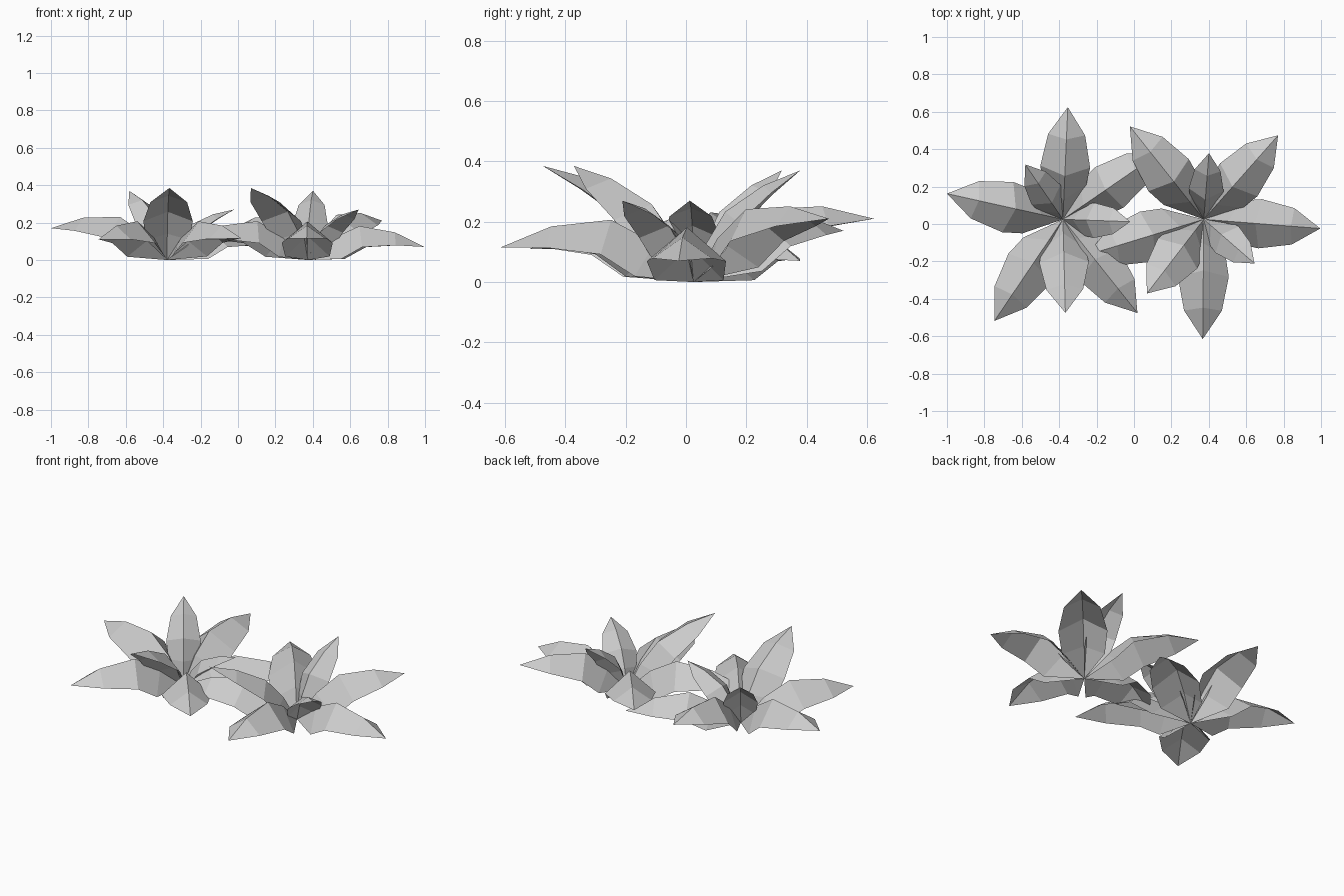
import bpy, bmesh
from math import radians, hypot, atan2
from mathutils import Matrix, Vector

cube = bpy.data.objects.get("Cube")
if cube:
    bpy.data.objects.remove(cube)

grey = bpy.data.materials.new("leaf grey")
grey.use_nodes = True
colour = (0.6, 0.6, 0.6, 1)
grey.diffuse_color = colour
grey.node_tree.nodes["Principled BSDF"].inputs["Base Color"].default_value = colour

# One folded leaf along +x: (edge distance, half width, edge height,
# ridge distance, ridge height)
SECTIONS = [
    (0.30, 0.115, -0.015, 0.23, 0.10),
    (0.49, 0.132, 0.035, 0.47, 0.15),
    (0.77, 0.098, 0.025, 0.765, 0.095),
]

# Leaves of a plant: heading in degrees, horizontal reach, tip height,
# arch, relative width
LEAVES = {
    "back_leaf": (87.5, 0.60, 0.21, 1.0, 1.0),
    "right_leaf": (167.5, 0.635, 0.17, 1.0, 1.0),
    "front_right_leaf": (236, 0.655, 0.11, 1.0, 1.0),
    "front_upright_leaf": (271.5, 0.50, 0.385, 0.65, 1.0),
    "front_left_leaf": (-51.5, 0.64, 0.115, 1.0, 1.0),
    "left_short_leaf": (-2, 0.36, 0.27, 0.7, 1.0),
    "back_left_leaf": (34.5, 0.625, 0.07, 1.0, 1.0),
    "back_upright_leaf": (124.5, 0.355, 0.37, 0.7, 0.87),
}


def make_leaf(name, centre, heading, reach, rise, arch, width):
    length = hypot(reach, rise)
    size = length / 0.63
    turn = (Matrix.Translation(centre) @ Matrix.Rotation(radians(heading), 4, "Z")
            @ Matrix.Rotation(-atan2(rise, reach), 4, "Y"))
    bm = bmesh.new()

    def point(x, y, z):
        return bm.verts.new(
            turn @ Vector((x * length, y * size * width, z * size * arch)))

    base, tip = point(0, 0, 0), point(1, 0, 0)
    rows = [[point(edge_x, half, edge_z), point(ridge_x, 0, ridge_z),
             point(edge_x, -half, edge_z)]
            for edge_x, half, edge_z, ridge_x, ridge_z in SECTIONS]
    for i in range(2):
        bm.faces.new((base, rows[0][i + 1], rows[0][i]))
        for near, far in zip(rows, rows[1:]):
            bm.faces.new((near[i], near[i + 1], far[i + 1], far[i]))
        bm.faces.new((rows[-1][i], rows[-1][i + 1], tip))
    bmesh.ops.recalc_face_normals(bm, faces=bm.faces)
    # Make the upper side the outside
    if sum(f.normal.z for f in bm.faces) < 0:
        bmesh.ops.reverse_faces(bm, faces=bm.faces)
    mesh = bpy.data.meshes.new(name)
    bm.to_mesh(mesh)
    bm.free()
    mesh.materials.append(grey)
    bpy.context.collection.objects.link(bpy.data.objects.new(name, mesh))


# Two copies of the plant, the left one turned clockwise
for side, centre, spin in (("right", (-0.38, 0.025, 0), 0),
                           ("left", (0.373, 0.025, 0), -39)):
    for name, (heading, reach, rise, arch, width) in LEAVES.items():
        make_leaf(f"{side}_plant_{name}", centre, heading + spin,
                  reach, rise, arch, width)
